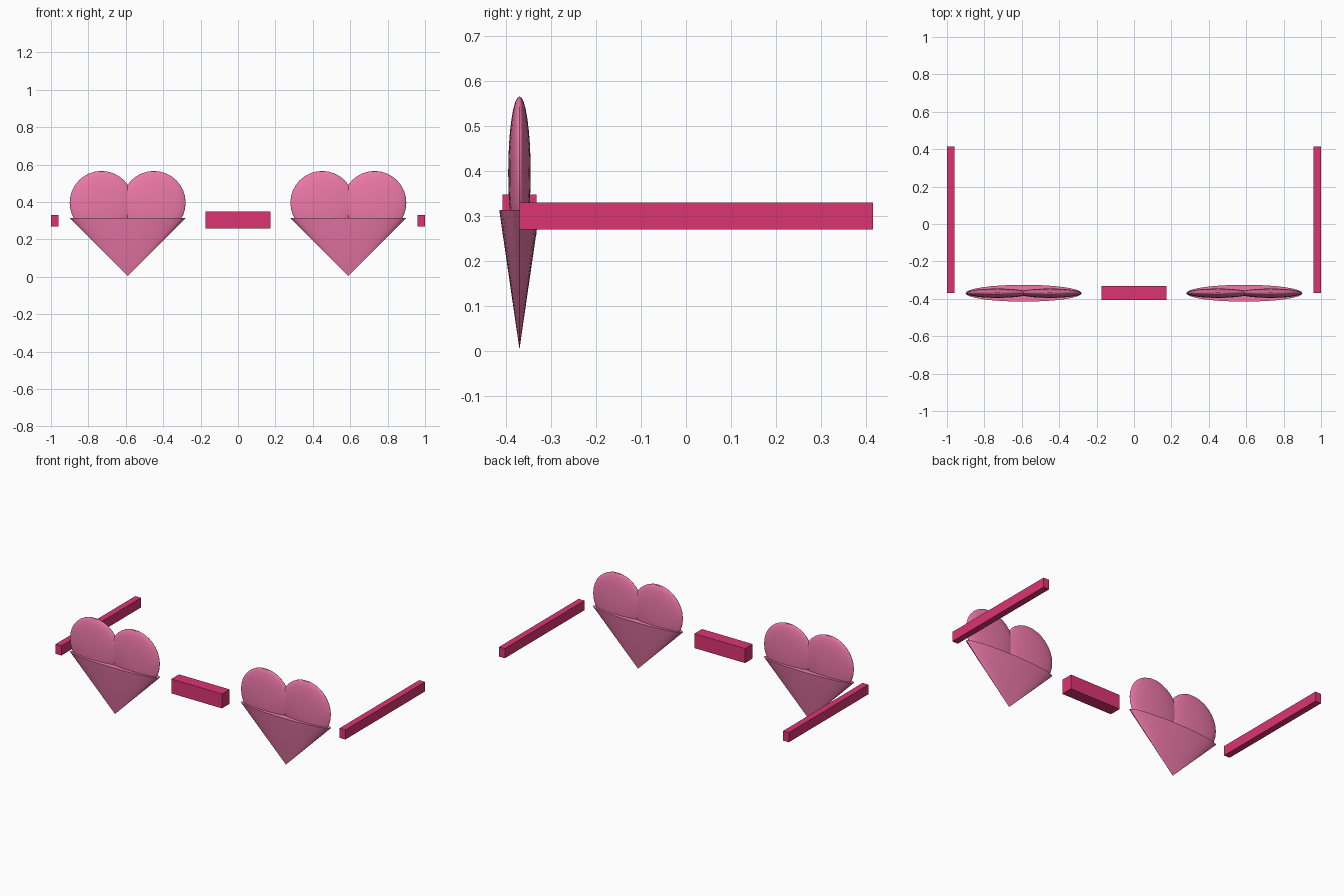
import bpy, math

if "Cube" in bpy.data.objects:
    bpy.data.objects.remove(bpy.data.objects["Cube"])

def material(name, rgb):
    m = bpy.data.materials.new(name)
    m.diffuse_color = (*rgb, 1)
    m.use_nodes = True
    m.node_tree.nodes["Principled BSDF"].inputs["Base Color"].default_value = m.diffuse_color
    return m

FRAME = material("frame_pink", (0.72, 0.035, 0.17))
LENS = material("lens_pink", (0.85, 0.19, 0.40))
FRONT_Y = -0.37

def finish(name, scale, mat, smooth=False):
    ob = bpy.context.object
    ob.name = name
    ob.scale = scale
    bpy.ops.object.transform_apply(location=False, rotation=False, scale=True)
    ob.data.materials.append(mat)
    if smooth:
        bpy.ops.object.shade_smooth_by_angle(angle=math.radians(30))
    return ob

def box(name, loc, size):
    bpy.ops.mesh.primitive_cube_add(size=1, location=loc)
    return finish(name, size, FRAME)

# Bridge between the lenses
box("bridge", (0, FRONT_Y, 0.303), (0.35, 0.075, 0.09))

for side, s in (("left", -1), ("right", 1)):
    cx = 0.59 * s
    # Two flattened round lobes form the top of each heart lens
    for part, d in (("outer", s), ("inner", -s)):
        bpy.ops.mesh.primitive_uv_sphere_add(segments=32, ring_count=16, radius=1,
                                             location=(cx + 0.14 * d, FRONT_Y, 0.396))
        finish(f"{side}_lens_{part}_lobe", (0.17, 0.025, 0.17), LENS, True)
    # Flattened upside-down cone forms the point
    bpy.ops.mesh.primitive_cone_add(vertices=32, radius1=1, radius2=0, depth=1,
                                    location=(cx, FRONT_Y, 0.159),
                                    rotation=(math.pi, 0, 0))
    finish(f"{side}_lens_point", (0.31, 0.045, 0.31), LENS, True)
    # Temple arm running back
    box(f"{side}_temple", (0.98 * s, 0.0225, 0.30), (0.04, 0.785, 0.06))
